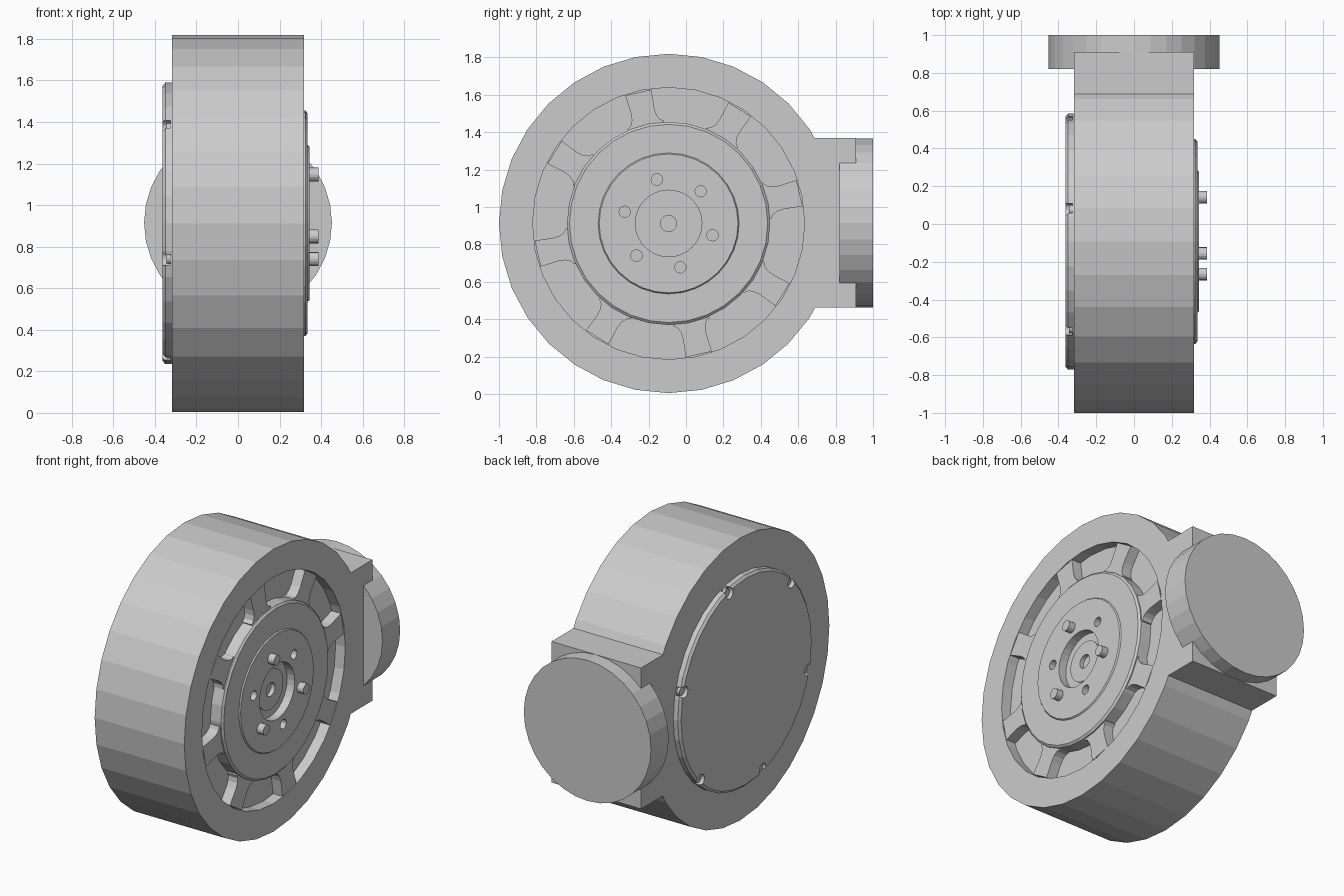
import bpy, bmesh, math
from mathutils import Matrix, Vector

if "Cube" in bpy.data.objects:
    bpy.data.objects.remove(bpy.data.objects["Cube"])

CY, CZ = -0.093, 0.912   # wheel axis


def finish(bm, name):
    bmesh.ops.recalc_face_normals(bm, faces=bm.faces[:])
    me = bpy.data.meshes.new(name)
    bm.to_mesh(me)
    bm.free()
    ob = bpy.data.objects.new(name, me)
    bpy.context.collection.objects.link(ob)
    return ob


def add_lathe(bm, profile, n, matrix):
    """Spin (x, radius) points about the local x axis and cap both ends."""
    rings = []
    for x, r in profile:
        rings.append([bm.verts.new(matrix @ Vector((x, r * math.sin(2 * math.pi * i / n),
                                                    r * math.cos(2 * math.pi * i / n))))
                      for i in range(n)])
    for a, b in zip(rings, rings[1:]):
        for i in range(n):
            j = (i + 1) % n
            bm.faces.new((a[i], a[j], b[j], b[i]))
    bm.faces.new(rings[0])
    bm.faces.new(rings[-1])


def polar(r, deg, x=0.0):
    a = math.radians(deg)
    return Vector((x, CY + r * math.cos(a), CZ + r * math.sin(a)))


def lathe(name, profile, n, loc=(0, CY, CZ), rot=None):
    bm = bmesh.new()
    add_lathe(bm, profile, n, Matrix.Translation(loc) @ (rot or Matrix()))
    return finish(bm, name)


def pegs(name, x0, x1, r, ring_r, angles, n=16):
    bm = bmesh.new()
    for a in angles:
        add_lathe(bm, [(x0, r), (x1, r)], n, Matrix.Translation(polar(ring_r, a)))
    return finish(bm, name)


def boolean(ob, tool, op):
    """Apply a boolean and discard its tool object."""
    m = ob.modifiers.new("cut", 'BOOLEAN')
    m.operation, m.object, m.solver = op, tool, 'EXACT'
    dg = bpy.context.evaluated_depsgraph_get()
    me = bpy.data.meshes.new_from_object(ob.evaluated_get(dg))
    ob.modifiers.clear()
    ob.data = me
    bpy.data.objects.remove(tool)


# drum housing with annular recess, stepped hub and centre bore
FLOOR = 0.25
housing = lathe("drum_housing", [
    (-0.318, 0.907), (0.318, 0.907), (0.318, 0.727), (FLOOR, 0.727),
    (FLOOR, 0.543), (0.324, 0.543), (0.335, 0.53), (0.335, 0.377), (0.343, 0.371),
    (0.343, 0.178), (0.29, 0.178), (0.29, 0.128), (0.297, 0.128),
    (0.297, 0.043), (0.27, 0.043)], 32)

# mounting neck merged with the drum
bm = bmesh.new()
bmesh.ops.create_cube(bm, size=1, matrix=Matrix.Translation((0, 0.78, CZ + 0.003))
                      @ Matrix.Diagonal((0.636, 0.26, 0.905, 1)))
boolean(housing, finish(bm, "neck"), 'UNION')

# three blind holes in the hub face
boolean(housing, pegs("holes", 0.30, 0.40, 0.03, 0.243, (45, 165, 285)), 'DIFFERENCE')

# three hub pins
pegs("hub_pins", 0.30, 0.387, 0.033, 0.243, (105, 225, 345))

# spokes bridging the recess, flared where they meet the hub
bm = bmesh.new()
side = [(0.722, 5.7), (0.62, 5.9), (0.585, 6.6), (0.56, 8.2), (0.549, 10.5), (0.53, 10.5)]
for k in range(8):
    mid = 13 + 45 * k
    outline = [polar(r, mid + a, 0.317) for r, a in side]
    outline += [polar(r, mid - a, 0.317) for r, a in reversed(side)]
    f = bm.faces.new([bm.verts.new(p) for p in outline])
    ext = bmesh.ops.extrude_face_region(bm, geom=[f])
    bmesh.ops.translate(bm, vec=(-0.07, 0, 0),
                        verts=[v for v in ext["geom"] if isinstance(v, bmesh.types.BMVert)])
finish(bm, "recess_spokes")

# rear cover with chamfered edge, six edge notches and screws
cover = lathe("rear_cover", [(-0.31, 0.677), (-0.35, 0.677), (-0.363, 0.662)], 32)
notch_angles = [15 + 60 * k for k in range(6)]
boolean(cover, pegs("notches", -0.40, -0.325, 0.036, 0.65, notch_angles), 'DIFFERENCE')
pegs("cover_screws", -0.31, -0.343, 0.026, 0.646, notch_angles, 12)

# round mounting flange at the back
lathe("mounting_flange", [(0.82, 0.452), (1.0, 0.452)], 32, (0, 0, CZ + 0.003),
      Matrix.Rotation(math.pi / 2, 4, 'Z'))
